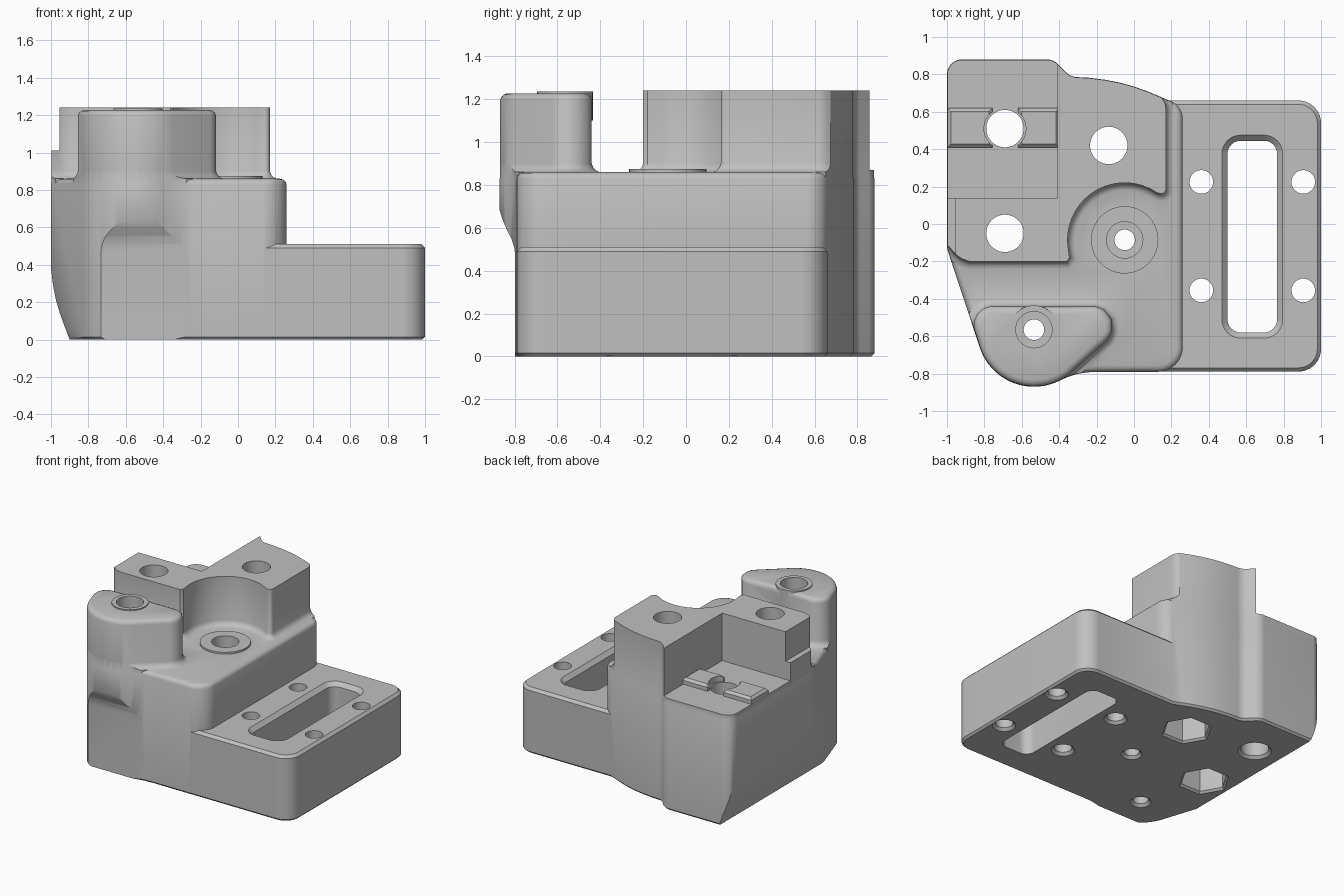
import bpy, bmesh, math
from mathutils import Vector

cube = bpy.data.objects.get("Cube")
if cube:
    bpy.data.objects.remove(cube)

grey = bpy.data.materials.new("machined_grey")
grey.use_nodes = True
colour = (0.53, 0.53, 0.53, 1)
grey.diffuse_color = colour
grey.node_tree.nodes["Principled BSDF"].inputs["Base Color"].default_value = colour


# ---- helpers ----
def arc(cx, cy, r, start, end, steps=24):
    angles = [math.radians(start + (end - start) * i / steps) for i in range(steps + 1)]
    return [(cx + r * math.cos(a), cy + r * math.sin(a)) for a in angles]


def circle(cx, cy, r, sides=40):
    return arc(cx, cy, r, 0, 360, sides)[:-1]


def rounded(corners, steps=8):
    """Fillet each corner of a closed outline that carries a radius: (x, y[, r])."""
    out = []
    for i, c in enumerate(corners):
        p = Vector(c[:2])
        if len(c) < 3:
            out.append(tuple(p))
            continue
        a = (Vector(corners[i - 1][:2]) - p).normalized()
        b = (Vector(corners[(i + 1) % len(corners)][:2]) - p).normalized()
        half = a.angle(b) / 2
        centre = p + (a + b).normalized() * c[2] / math.sin(half)
        reach = c[2] / math.tan(half)
        v0, v1 = p + a * reach - centre, p + b * reach - centre
        for k in range(steps + 1):
            out.append(tuple(centre + v0.lerp(v1, k / steps).normalized() * c[2]))
    return out


def box_outline(x0, x1, y0, y1, r=None):
    pts = [(x0, y0), (x1, y0), (x1, y1), (x0, y1)]
    return rounded([p + (r,) for p in pts]) if r else pts


def offset(pts, d):
    """Mitred offset of a counter-clockwise outline, outward for d > 0."""
    out = []
    for i, p in enumerate(pts):
        p = Vector(p)
        e0 = (p - Vector(pts[i - 1])).normalized()
        e1 = (Vector(pts[(i + 1) % len(pts)]) - p).normalized()
        n0, n1 = Vector((e0.y, -e0.x)), Vector((e1.y, -e1.x))
        out.append(p + (n0 + n1) * d / max(0.3, 1 + n0.dot(n1)))
    return out


def stack(name, outline, levels, place=lambda x, y, z: (x, y, z)):
    """Solid lofted through (height, offset) levels of one outline."""
    bm = bmesh.new()
    rings = [[bm.verts.new(place(x, y, z)) for x, y in offset(outline, d)] for z, d in levels]
    n = len(outline)
    for low, high in zip(rings, rings[1:]):
        for i in range(n):
            j = (i + 1) % n
            bm.faces.new((low[i], low[j], high[j], high[i]))
    bm.faces.new(rings[0][::-1])
    bm.faces.new(rings[-1])
    bmesh.ops.recalc_face_normals(bm, faces=bm.faces)
    mesh = bpy.data.meshes.new(name)
    bm.to_mesh(mesh)
    bm.free()
    mesh.materials.append(grey)
    obj = bpy.data.objects.new(name, mesh)
    bpy.context.collection.objects.link(obj)
    return obj


def combine(target, other, mode):
    mod = target.modifiers.new(mode, "BOOLEAN")
    mod.operation, mod.solver, mod.object = mode, "EXACT", other
    bpy.context.view_layer.objects.active = target
    bpy.ops.object.modifier_apply(modifier=mod.name)
    bpy.data.objects.remove(other)


# ---- main body: outer outline with a bulging front post and curved back ----
post_x, post_y = -0.535, -0.565
outline = rounded([(0.26, -0.79, 0.13), (0.26, 0.63, 0.1), (0.13, 0.685), (0.07, 0.71), (0, 0.735),
                   (-0.08, 0.757), (-0.16, 0.772), (-0.24, 0.782), (-0.34, 0.787, 0.09),
                   (-0.43, 0.88, 0.09), (-1, 0.88, 0.08), (-1, -0.13, 0.1)]
                  + arc(post_x, post_y, 0.305, 200, 295)
                  + [(-0.36, -0.82), (-0.31, -0.803), (-0.25, -0.793), (-0.18, -0.79)])
body = stack("housing_block", outline,
             [(0, -0.015), (0.015, 0), (0.83, 0), (0.845, -0.006), (0.855, -0.017), (0.86, -0.035)])

# ---- low flange on the side ----
flange = stack("flange", box_outline(-0.3, 1, -0.789, 0.66, 0.12),
               [(0, -0.015), (0.015, 0), (0.49, 0), (0.51, -0.02)])
combine(body, flange, "UNION")

# ---- upper block with a round recess, flared at its foot ----
flare = [(0.6, 0.04), (0.86, 0.04), (0.866, 0.022), (0.88, 0.008), (0.9, 0)]
block_outline = rounded([(-1.1, -0.05), (-1, -0.11), (-0.95, -0.165), (-0.92, -0.187), (-0.88, -0.2),
                         (-0.36, -0.2), (-0.345, -0.18)]
                        + arc(-0.05, -0.085, 0.305, 190, 56)
                        + [(0.17, 0.155, 0.025), (0.17, 0.64, 0.08), (0.1, 0.75), (0.1, 1), (-1.1, 1)])
upper = stack("upper_block", block_outline, flare + [(1.24, 0)])
pit = stack("pit", box_outline(-2, -0.41, 0.14, 2), [(0.87, 0), (2, 0)])
combine(upper, pit, "DIFFERENCE")
ledge = stack("ledge", box_outline(-2, -0.955, -0.5, 0.3), [(1.01, 0), (2, 0)])
combine(upper, ledge, "DIFFERENCE")

# ---- front post with a rounded rim ----
post_outline = rounded(arc(post_x, post_y, 0.303, 200, 307)
                       + [(0.06, -0.44, 0.107), (-0.893, -0.44, 0.1)])
post = stack("front_post", post_outline,
             flare + [(1.195, 0), (1.212, -0.006), (1.222, -0.017), (1.228, -0.035)])
combine(upper, post, "UNION")
envelope = stack("envelope", outline, [(0.4, -0.002), (1.5, -0.002)])
combine(upper, envelope, "INTERSECT")
combine(body, upper, "UNION")

# ---- raised washers and clamp plates ----
for name, x, y, r, low, high in [("post_washer", post_x, post_y, 0.13, 1.1, 1.236),
                                 ("recess_washer", -0.05, -0.085, 0.18, 0.8, 0.874)]:
    combine(body, stack(name, circle(x, y, r), [(low, 0), (high, 0)]), "UNION")
for x0, x1 in [(-0.997, -0.757), (-0.62, -0.4)]:
    plate = stack("clamp_plate", box_outline(x0, x1, 0.41, 0.62),
                  [(0.8, 0), (0.9, 0), (0.918, -0.018)])
    combine(body, plate, "UNION")

# ---- curved relief under the post and along the left foot ----
front_relief = stack("front_relief", [(-2, -1), (-0.797, -1), (-0.797, 0.47), (-0.802, 0.51), (-0.815, 0.55),
                                      (-0.84, 0.6), (-0.857, 0.64), (-0.866, 0.67), (-0.88, 0.72), (-2, 0.72)],
                     [(-2, 0), (2, 0)], lambda a, b, c: (c, a, b))
combine(body, front_relief, "DIFFERENCE")
left_relief = stack("left_relief", [(-2, -1), (-0.9, -1), (-0.9, 0), (-0.927, 0.07), (-0.952, 0.14),
                                    (-0.973, 0.21), (-0.989, 0.29), (-1.002, 0.4), (-2, 0.4)],
                    [(-2, 0), (2, 0)], lambda a, b, c: (a, c, b))
combine(body, left_relief, "DIFFERENCE")

# ---- through holes, counterbores and hex pockets ----
foot = [(-0.1, 0.02), (0, 0.02), (0.02, 0)]
drills = [(x, y, 0.063, foot + [(2, 0)]) for x in (0.36, 0.905) for y in (0.225, -0.355)]
drills += [(x, y, 0.1, foot + [(2, 0)]) for x, y in [(-0.69, 0.51), (-0.69, -0.05), (-0.135, 0.42)]]
drills += [(x, y, 0.055, foot + [(top - 0.3, 0), (top - 0.299, 0.042), (2, 0.042)])
           for x, y, top in [(post_x, post_y, 1.23), (-0.05, -0.085, 0.87)]]
for x, y, r, levels in drills:
    combine(body, stack("drill", circle(x, y, r), levels), "DIFFERENCE")
plate_bore = stack("plate_bore", circle(-0.69, 0.51, 0.112), [(0.872, 0), (2, 0)])
combine(body, plate_bore, "DIFFERENCE")
for x, y in [(-0.69, -0.05), (-0.135, 0.42)]:
    pocket = stack("hex_pocket", circle(x, y, 0.17, 6), [(-0.1, 0.015), (0, 0.015), (0.015, 0), (0.3, 0)])
    combine(body, pocket, "DIFFERENCE")

# ---- chamfered slot in the flange ----
slot = stack("slot", box_outline(0.5, 0.765, -0.58, 0.445, 0.07),
             [(-0.1, 0), (0.48, 0), (0.51, 0.03), (0.6, 0.03)])
combine(body, slot, "DIFFERENCE")

bpy.ops.object.select_all(action="DESELECT")
body.select_set(True)
bpy.context.view_layer.objects.active = body
bpy.ops.object.shade_smooth_by_angle(angle=math.radians(32))
